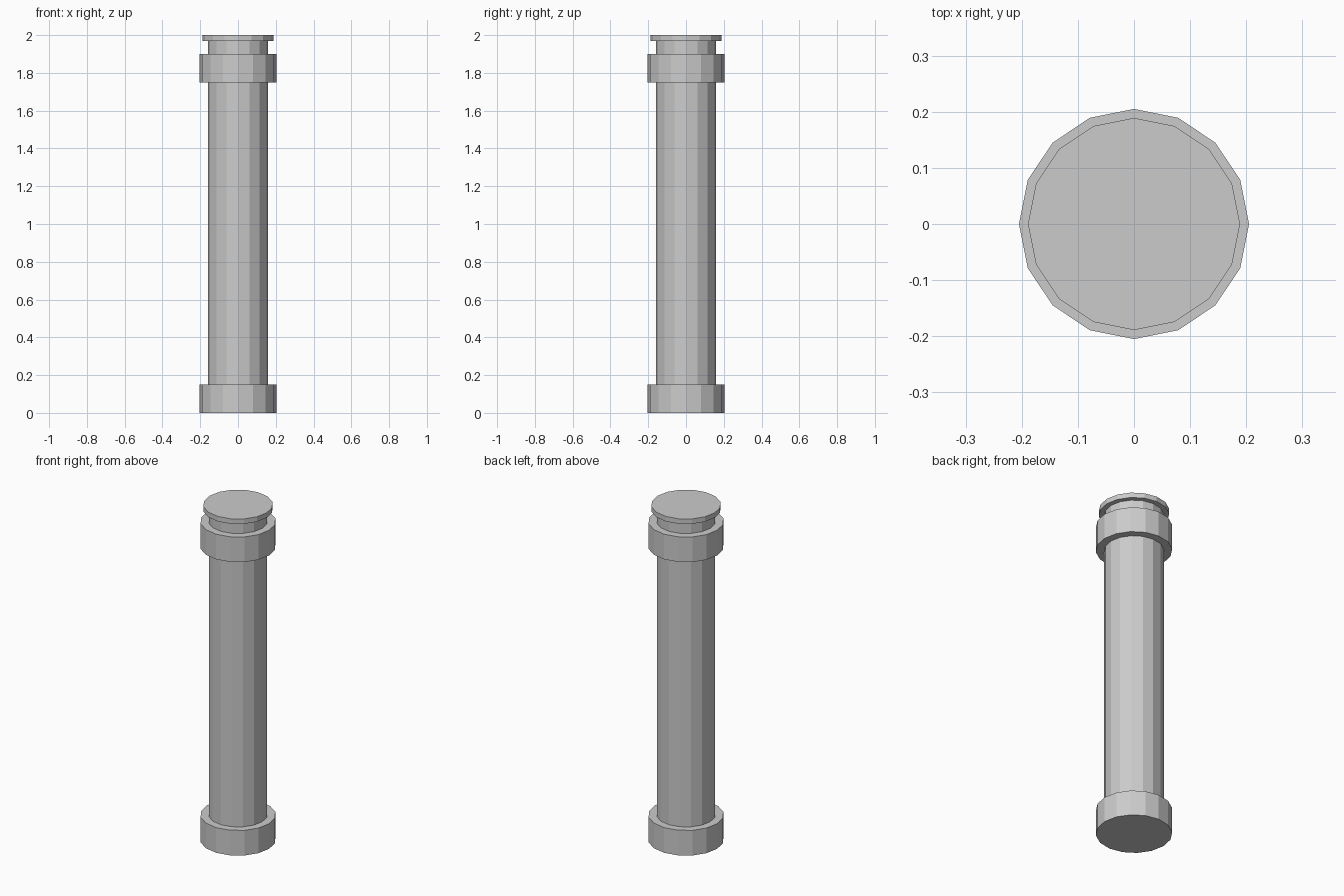
import bpy, bmesh
from math import cos, sin, pi

if "Cube" in bpy.data.objects:
    bpy.data.objects.remove(bpy.data.objects["Cube"])

SIDES = 16
SHAFT, COLLAR, CAP = 0.16, 0.205, 0.189

# Column silhouette (radius, height): foot collar, shaft, upper collar, neck, cap
profile = [
    (COLLAR, 0.0), (COLLAR, 0.15),
    (SHAFT, 0.15), (SHAFT, 1.75),
    (COLLAR, 1.75), (COLLAR, 1.90),
    (SHAFT, 1.90), (SHAFT, 1.97),
    (CAP, 1.97), (CAP, 2.0),
]


def lathe(name, points):
    bm = bmesh.new()
    rings = [[bm.verts.new((r * cos(2 * pi * i / SIDES), r * sin(2 * pi * i / SIDES), z))
              for i in range(SIDES)] for r, z in points]
    for low, high in zip(rings, rings[1:]):
        for i in range(SIDES):
            j = (i + 1) % SIDES
            bm.faces.new((low[i], low[j], high[j], high[i]))
    # Closed bottom and top
    bm.faces.new(rings[0][::-1])
    bm.faces.new(rings[-1])
    mesh = bpy.data.meshes.new(name)
    bm.to_mesh(mesh)
    bm.free()
    obj = bpy.data.objects.new(name, mesh)
    bpy.context.collection.objects.link(obj)
    return obj


lathe("column", profile)
